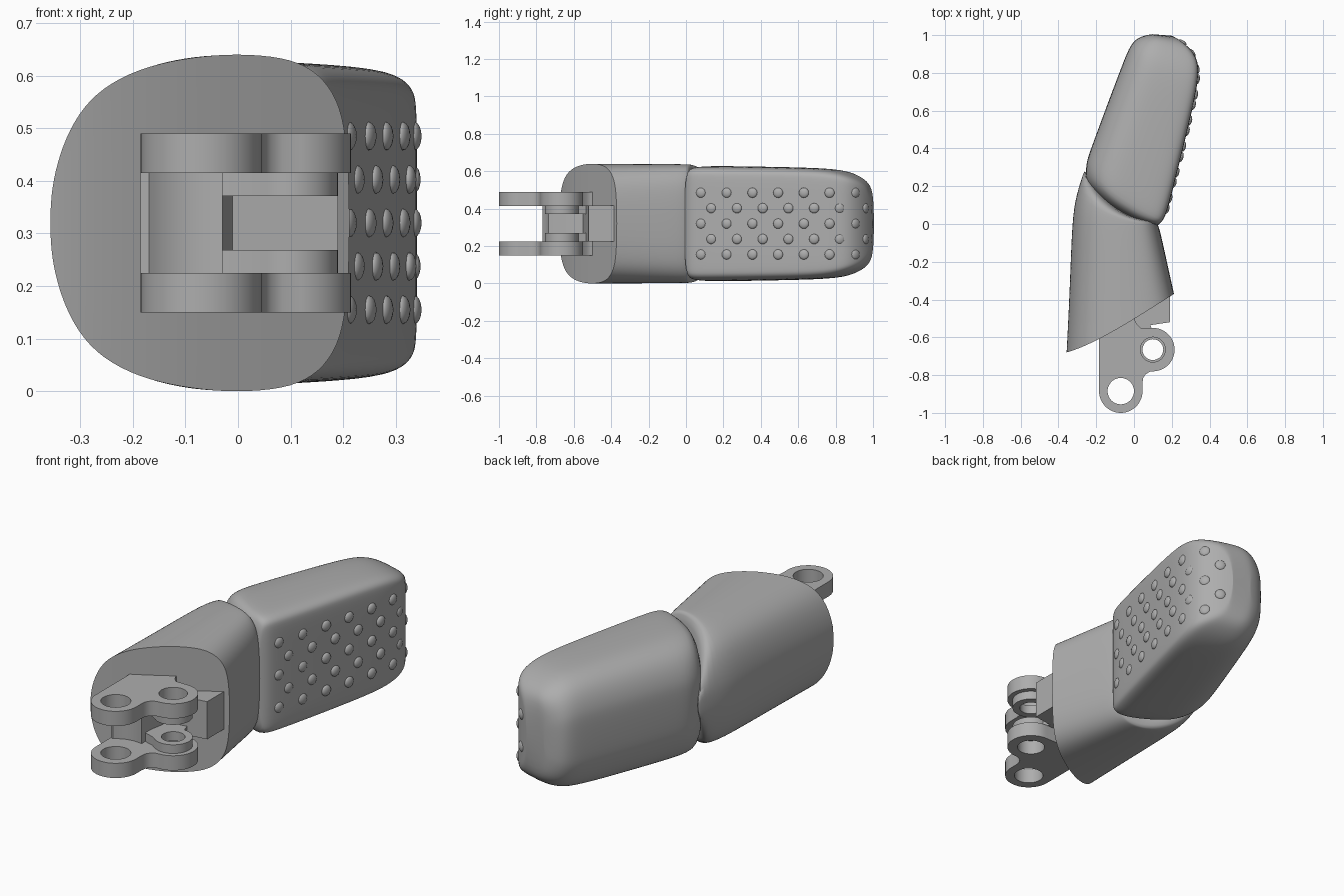
import bpy, bmesh, math
from mathutils import Vector

cube = bpy.data.objects.get("Cube")
if cube:
    bpy.data.objects.remove(cube, do_unlink=True)

MID = 0.32  # height of the symmetry plane
GREY = (0.42, 0.42, 0.42, 1)
grey = bpy.data.materials.new("plain grey")
grey.use_nodes = True
grey.diffuse_color = GREY
grey.node_tree.nodes["Principled BSDF"].inputs["Base Color"].default_value = GREY


def activate(obj):
    bpy.ops.object.select_all(action='DESELECT')
    obj.select_set(True)
    bpy.context.view_layer.objects.active = obj


def finish(obj, angle=35):
    if not obj.data.materials:
        obj.data.materials.append(grey)
    activate(obj)
    bpy.ops.object.shade_smooth_by_angle(angle=math.radians(angle))
    return obj


def loft(name, profile, rings, sharp_start=False):
    """Skin slanted sections; each ring is left xy, right xy, half height, tail bend, sag."""
    bm = bmesh.new()
    full = profile + [(u, -v) for u, v in reversed(profile)]
    n = len(full)
    loops = []
    for left, right, h, tail, sag in rings:
        a, b = Vector(left), Vector(right)
        loop = []
        for u, v in full:
            p = a.lerp(b, u)
            y = p.y + tail * (1 - u) ** 4 - sag * 4 * u * (1 - u)
            loop.append(bm.verts.new((p.x, y, MID + h * v)))
        loops.append(loop)
    for a, b in zip(loops, loops[1:]):
        for i in range(n):
            j = (i + 1) % n
            bm.faces.new((a[i], a[j], b[j], b[i]))
    for loop in (loops[0], loops[-1]):
        for i in range(n // 2 - 1):
            bm.faces.new((loop[i], loop[i + 1], loop[n - 2 - i], loop[n - 1 - i]))
    if sharp_start:
        crease = bm.edges.layers.float.new("crease_edge")
        for i in range(n):
            bm.edges.get((loops[0][i], loops[0][(i + 1) % n]))[crease] = 1
    bmesh.ops.recalc_face_normals(bm, faces=bm.faces)
    mesh = bpy.data.meshes.new(name)
    bm.to_mesh(mesh)
    bm.free()
    obj = bpy.data.objects.new(name, mesh)
    bpy.context.collection.objects.link(obj)
    sub = obj.modifiers.new("smooth", 'SUBSURF')
    sub.levels = sub.render_levels = 2
    activate(obj)
    bpy.ops.object.modifier_apply(modifier="smooth")
    return finish(obj, 45)


def arc(center, r, start, end, steps=24):
    angles = [math.radians(start + (end - start) * i / steps) for i in range(steps + 1)]
    return [(center[0] + r * math.cos(t), center[1] + r * math.sin(t)) for t in angles]


def plate(name, z0, z1, outline, holes=()):
    """Flat plate from a plan outline with round holes."""
    curve = bpy.data.curves.new(name, 'CURVE')
    curve.dimensions = '2D'
    curve.fill_mode = 'BOTH'
    curve.extrude = (z1 - z0) / 2
    for pts in [outline] + [arc(c, r, 0, 360, 32)[:-1] for c, r in holes]:
        spline = curve.splines.new('POLY')
        spline.points.add(len(pts) - 1)
        for point, (x, y) in zip(spline.points, pts):
            point.co = (x, y, 0, 1)
        spline.use_cyclic_u = True
    obj = bpy.data.objects.new(name, curve)
    obj.location.z = (z0 + z1) / 2
    bpy.context.collection.objects.link(obj)
    activate(obj)
    bpy.ops.object.convert(target='MESH')
    return finish(bpy.context.object)


# Base segment: rounded outer side, slanted front cut
base_profile = [(0, .12), (.015, .3), (.05, .5), (.11, .69), (.2, .83), (.33, .93), (.48, .98),
                (.62, 1), (.78, .98), (.88, .91), (.95, .77), (.985, .58), (1, .25)]
loft("base_segment", base_profile, [
    ((-.357, -.73), (.212, -.37), .322, .05, 0),
    ((-.34, -.35), (.172, -.19), .321, 0, 0),
    ((-.328, .02), (.137, -.03), .32, 0, 0),
    ((-.307, .15), (.125, 0), .318, 0, .04),
    ((-.262, .29), (.11, .03), .314, 0, .08)], sharp_start=True)

# Tip segment: flat pad side with tight corners
tip_profile = [(0, .3), (.02, .5), (.07, .7), (.15, .86), (.27, .96), (.42, 1), (.7, 1),
               (.88, .985), (.95, .95), (.985, .9), (1, .82), (1, .4)]
loft("tip_segment", tip_profile, [
    ((-.25, .21), (.12, -.01), .285, 0, .06),
    ((-.258, .31), (.155, .015), .308, 0, .04),
    ((-.235, .38), (.18, .08), .308, 0, 0),
    ((-.15, .61), (.25, .36), .304, 0, 0),
    ((-.052, .87), (.327, .68), .297, 0, 0),
    ((-.022, .94), (.343, .80), .278, 0, 0),
    ((.01, .98), (.337, .88), .25, 0, 0),
    ((.06, 1.0), (.275, .955), .215, 0, 0),
    ((.1, 1.005), (.2, .998), .15, 0, 0)])

# Hinge: two outer plates, inner lugs and the web joining them
pin_a, pin_b = (-.07, -.885), (.1, -.665)
fork = ([(-.185, -.52)] + arc(pin_a, .115, 180, 360)
        + [(.045, -.84), (.049, -.815), (.062, -.795), (.085, -.782)]
        + arc(pin_b, .115, -80, 90)
        + [(.035, -.55), (.015, -.53), (.005, -.51), (0, -.42)])
lug = [(-.045, -.45), (-.045, -.7), (.02, -.72)] + arc(pin_b, .09, -120, 90) + [(.06, -.45)]
for side, s in (("upper", 1), ("lower", -1)):
    z = sorted(MID + s * d for d in (.095, .17))
    plate(side + "_hinge_plate", *z, fork, [(pin_a, .07), (pin_b, .066)])
    z = sorted(MID + s * d for d in (.051, .096))
    plate(side + "_hinge_lug", *z, lug, [(pin_b, .055)])
web = ([(-.185, -.52), (-.185, -.76)] + arc(pin_a, .155, 130, 75, 10)
       + [(-.03, -.66), (-.01, -.55), (.19, -.52), (.19, -.36), (-.02, -.45)])
plate("hinge_web", MID - .096, MID + .096, web)

# Grip bumps following the pad side
pad_edge = [Vector(p) for p in ((.14, 0), (.168, .06), (.25, .36), (.325, .68), (.338, .79),
                                (.325, .88), (.275, .948), (.2, .99))]


def pad_point(y):
    for a, b in zip(pad_edge, pad_edge[1:]):
        if a.y <= y <= b.y:
            return a.lerp(b, (y - a.y) / (b.y - a.y)), math.atan2(a.x - b.x, b.y - a.y)


for row in range(5):
    for col in range(7):
        y = .08 + .1375 * col + (.055 if row % 2 else 0)
        p, turn = pad_point(y)
        bpy.ops.mesh.primitive_uv_sphere_add(
            segments=16, ring_count=8, radius=.027,
            location=(p.x, p.y, MID + .0825 * (row - 2)), rotation=(0, 0, turn))
        bump = bpy.context.object
        bump.name = "grip_bump"
        bump.scale.x = .5
        finish(bump, 60)
